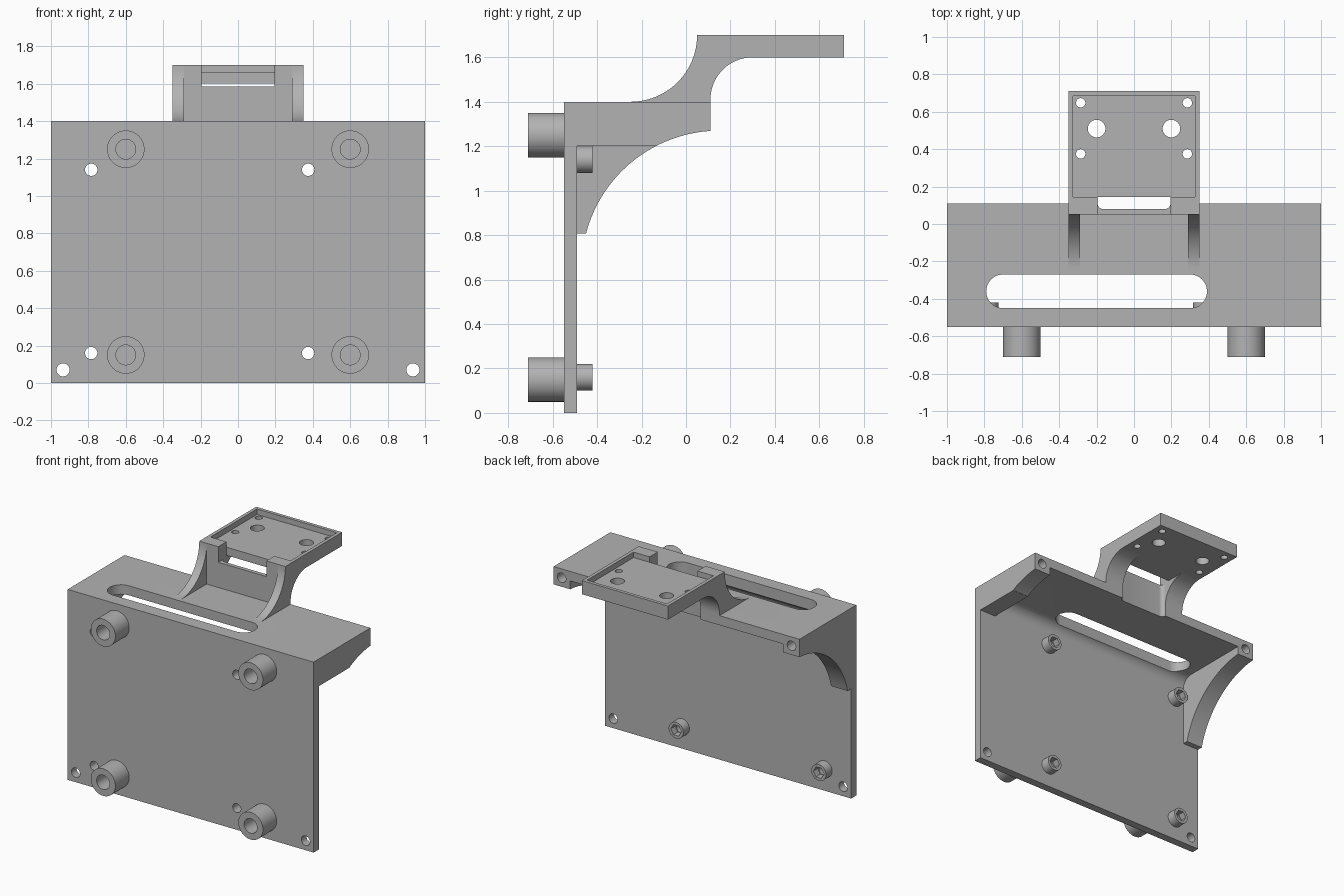
import bpy, bmesh, math
from mathutils import Vector

if "Cube" in bpy.data.objects:
    bpy.data.objects.remove(bpy.data.objects["Cube"])

grey = bpy.data.materials.new("plain grey")
grey.use_nodes = True
COLOUR = (0.45, 0.45, 0.45, 1)
grey.diffuse_color = COLOUR
grey.node_tree.nodes["Principled BSDF"].inputs["Base Color"].default_value = COLOUR


def prism(name, profile, axis, lo, hi):
    """Extrude a 2D profile along an axis."""
    place = {"x": lambda a, b, t: (t, a, b),
             "y": lambda a, b, t: (a, t, b),
             "z": lambda a, b, t: (a, b, t)}[axis]
    bm = bmesh.new()
    face = bm.faces.new([bm.verts.new(place(a, b, lo)) for a, b in profile])
    ext = bmesh.ops.extrude_face_region(bm, geom=[face])
    moved = [v for v in ext["geom"] if isinstance(v, bmesh.types.BMVert)]
    bmesh.ops.translate(bm, verts=moved, vec=Vector(place(0, 0, hi - lo)))
    bmesh.ops.recalc_face_normals(bm, faces=bm.faces)
    mesh = bpy.data.meshes.new(name)
    bm.to_mesh(mesh)
    bm.free()
    mesh.materials.append(grey)
    ob = bpy.data.objects.new(name, mesh)
    bpy.context.collection.objects.link(ob)
    return ob


def arc(cx, cy, r, start, end, n=24):
    angles = [math.radians(start + (end - start) * i / n) for i in range(n + 1)]
    return [(cx + r * math.cos(a), cy + r * math.sin(a)) for a in angles]


def disc(cx, cy, r, n=40):
    return arc(cx, cy, r, 0, 360, n)[:-1]


def rect(a0, a1, b0, b1):
    return [(a0, b0), (a1, b0), (a1, b1), (a0, b1)]


def combine(target, tool, operation):
    mod = target.modifiers.new("combine", "BOOLEAN")
    mod.operation, mod.solver, mod.object = operation, "EXACT", tool
    bpy.context.view_layer.objects.active = target
    bpy.ops.object.modifier_apply(modifier=mod.name)
    bpy.data.objects.remove(tool)


def add(profile, axis, lo, hi):
    combine(body, prism("addition", profile, axis, lo, hi), "UNION")


def cut(profile, axis, lo, hi):
    combine(body, prism("cutter", profile, axis, lo, hi), "DIFFERENCE")


FRONT, BACK, EDGE, TOP = -0.55, -0.49, 0.11, 1.4
UNDER, END = 1.33, 0.865

# Wall and thin shelf with a filleted inner corner
body = prism("mounting_bracket",
             [(FRONT, 0), (BACK, 0)] + arc(BACK + 0.08, UNDER - 0.08, 0.08, 180, 90, 10)
             + [(EDGE, UNDER), (EDGE, TOP), (FRONT, TOP)], "x", -1, 1)

# Thick shelf end on the left, tall curved gusset on the right
sweep = arc(0.15, 0.65, 0.62, 93.7, 165.4, 40)
add([(-0.52, TOP), (EDGE, TOP)] + [p for p in sweep if p[1] > 1.2]
    + [(-0.13, 1.2), (-0.52, 1.2)], "x", END, 1)
add([(-0.52, TOP), (EDGE, TOP)] + sweep + [(-0.52, 0.806)], "x", -1, -END)

# Raised arm and tray, swept up from the shelf
add([(-0.25, 1.37), (EDGE, 1.37)] + arc(0.30, 1.41, 0.19, 180, 90)
    + [(0.71, 1.6), (0.71, 1.7)] + arc(-0.25, 1.7, 0.30, 0, -90), "x", -0.35, 0.35)

# Open space between the ribs, rear channel, front notch and tray pocket
cut(rect(-0.29, 0.29, -0.4, 0.05), "z", TOP, 2)
cut(arc(-0.165, 0.11, 0.03, 180, 270, 6) + arc(0.165, 0.11, 0.03, 270, 360, 6)
    + [(0.195, 0.5), (-0.195, 0.5)], "z", 1.1, 1.6)
cut(arc(-0.165, 0.11, 0.03, 180, 270, 6) + arc(0.165, 0.11, 0.03, 270, 360, 6)
    + [(0.195, 0.145), (-0.195, 0.145)], "z", 1.5, 2)
cut(rect(-0.195, 0.195, 0, 0.145), "z", 1.585, 2)
cut(rect(-0.325, 0.325, 0.145, 0.685), "z", 1.66, 2)

# Tray screw and cable holes
for side in (-1, 1):
    cut(disc(side * 0.2, 0.51, 0.047), "z", 1.5, 1.8)
    for y in (0.375, 0.648):
        cut(disc(side * 0.285, y, 0.025), "z", 1.5, 1.8)

# Long cable slot through the shelf
cut(arc(-0.70, -0.36, 0.09, 90, 270) + arc(0.30, -0.36, 0.09, -90, 90), "z", 1.1, 1.5)

# Corner holes low in the wall and in the shelf's rear edge
for side in (-1, 1):
    cut(disc(side * 0.935, 0.07, 0.035), "y", -0.7, -0.4)
    cut(disc(side * 0.935, 1.335, 0.035), "y", -0.2, 0.2)

# Hollow front bosses
for x in (-0.6, 0.6):
    for z in (0.15, 1.25):
        add(disc(x, z, 0.1, 48), "y", -0.71, -0.53)
        cut(disc(x, z, 0.053), "y", -0.8, FRONT)

# Rear standoffs with screw holes and hexagonal nut pockets
for x in (-0.785, 0.375):
    for z in (0.16, 1.14):
        add(disc(x, z, 0.06), "y", -0.51, -0.42)
        cut(disc(x, z, 0.033), "y", -0.7, -0.3)
        cut(disc(x, z, 0.043, 6), "y", -0.47, -0.3)

bpy.ops.object.select_all(action="DESELECT")
body.select_set(True)
bpy.context.view_layer.objects.active = body
bpy.ops.object.shade_smooth_by_angle(angle=math.radians(30))
